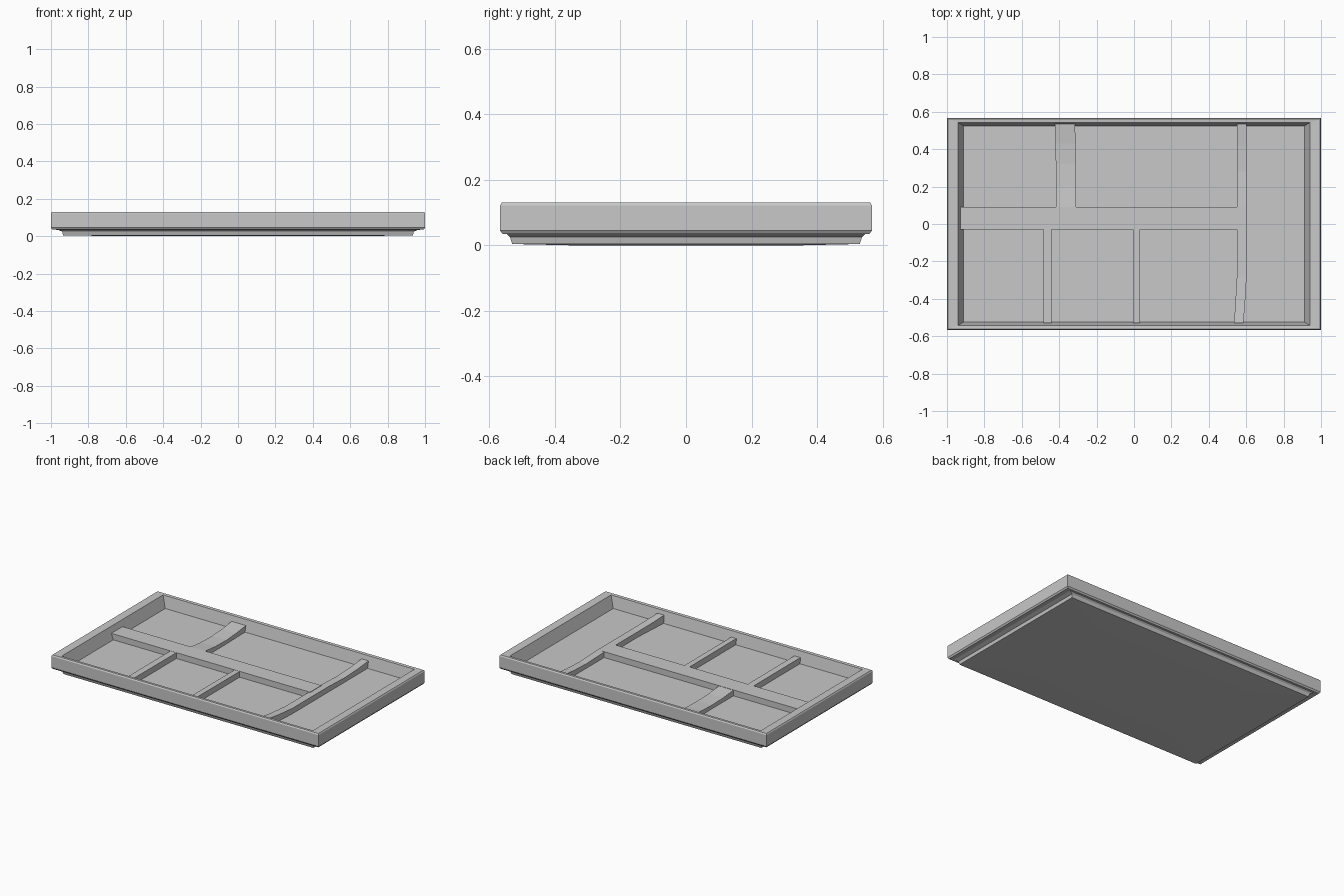
import bpy
import bmesh

if "Cube" in bpy.data.objects:
    bpy.data.objects.remove(bpy.data.objects["Cube"])

grey = bpy.data.materials.new("plain_grey")
grey.diffuse_color = (0.58, 0.58, 0.58, 1)
grey.use_nodes = True
grey.node_tree.nodes["Principled BSDF"].inputs["Base Color"].default_value = grey.diffuse_color


def finish(name, bm):
    bmesh.ops.recalc_face_normals(bm, faces=bm.faces)
    mesh = bpy.data.meshes.new(name)
    bm.to_mesh(mesh)
    bm.free()
    mesh.materials.append(grey)
    obj = bpy.data.objects.new(name, mesh)
    bpy.context.collection.objects.link(obj)
    return obj


def loft(name, rings):
    """Skin a list of four-point rings and cap both ends."""
    bm = bmesh.new()
    loops = [[bm.verts.new(p) for p in ring] for ring in rings]
    for a, b in zip(loops, loops[1:]):
        for i in range(4):
            j = (i + 1) % 4
            bm.faces.new((a[i], a[j], b[j], b[i]))
    bm.faces.new(loops[0])
    bm.faces.new(loops[-1])
    return finish(name, bm)


def rect(hx, hy, z):
    return [(-hx, -hy, z), (hx, -hy, z), (hx, hy, z), (-hx, hy, z)]


FLOOR, TOP = 0.05, 0.09

# Tray shell: stepped foot, outer wall, rim, inner wall and floor
loft("tray", [rect(*r) for r in [
    (0.60, 0.35, 0.0),
    (0.935, 0.53, 0.004),
    (0.94, 0.537, 0.025),
    (0.965, 0.547, 0.034),
    (0.993, 0.56, 0.035),
    (1.0, 0.567, 0.045),
    (1.0, 0.567, 0.122),
    (0.995, 0.562, 0.13),
    (0.94, 0.542, 0.128),
    (0.912, 0.525, FLOOR)]])


def divider(name, stations):
    """Wall running along y; each station is (y, left x, right x, top z)."""
    low = FLOOR - 0.006
    loft(name, [[(x0, y, low), (x1, y, low), (x1, y, z), (x0, y, z)]
                for y, x0, x1, z in stations])


# Long central divider
divider("cross_divider", [(-0.03, -0.93, 0.56, TOP), (0.09, -0.93, 0.56, TOP)])

# Full-depth divider, dipping at the back and bent near the front
divider("long_divider", [
    (-0.53, 0.535, 0.585, 0.104), (-0.42, 0.542, 0.594, 0.094),
    (-0.28, 0.55, 0.602, 0.087), (0.09, 0.55, 0.602, 0.087),
    (0.28, 0.55, 0.602, 0.08), (0.42, 0.55, 0.602, 0.086),
    (0.535, 0.55, 0.602, 0.097)])

# Wide divider behind the central one
divider("rear_divider", [
    (0.08, -0.418, -0.31, 0.089), (0.20, -0.418, -0.31, 0.078),
    (0.32, -0.418, -0.31, 0.075), (0.43, -0.42, -0.313, 0.08),
    (0.535, -0.422, -0.315, 0.091)])

# Narrow dividers in front of the central one
for i, (x0, x1) in enumerate([(-0.485, -0.44), (-0.005, 0.033)]):
    divider("front_divider_%d" % (i + 1),
            [(-0.53, x0, x1, TOP), (-0.02, x0, x1, TOP - 0.001)])
